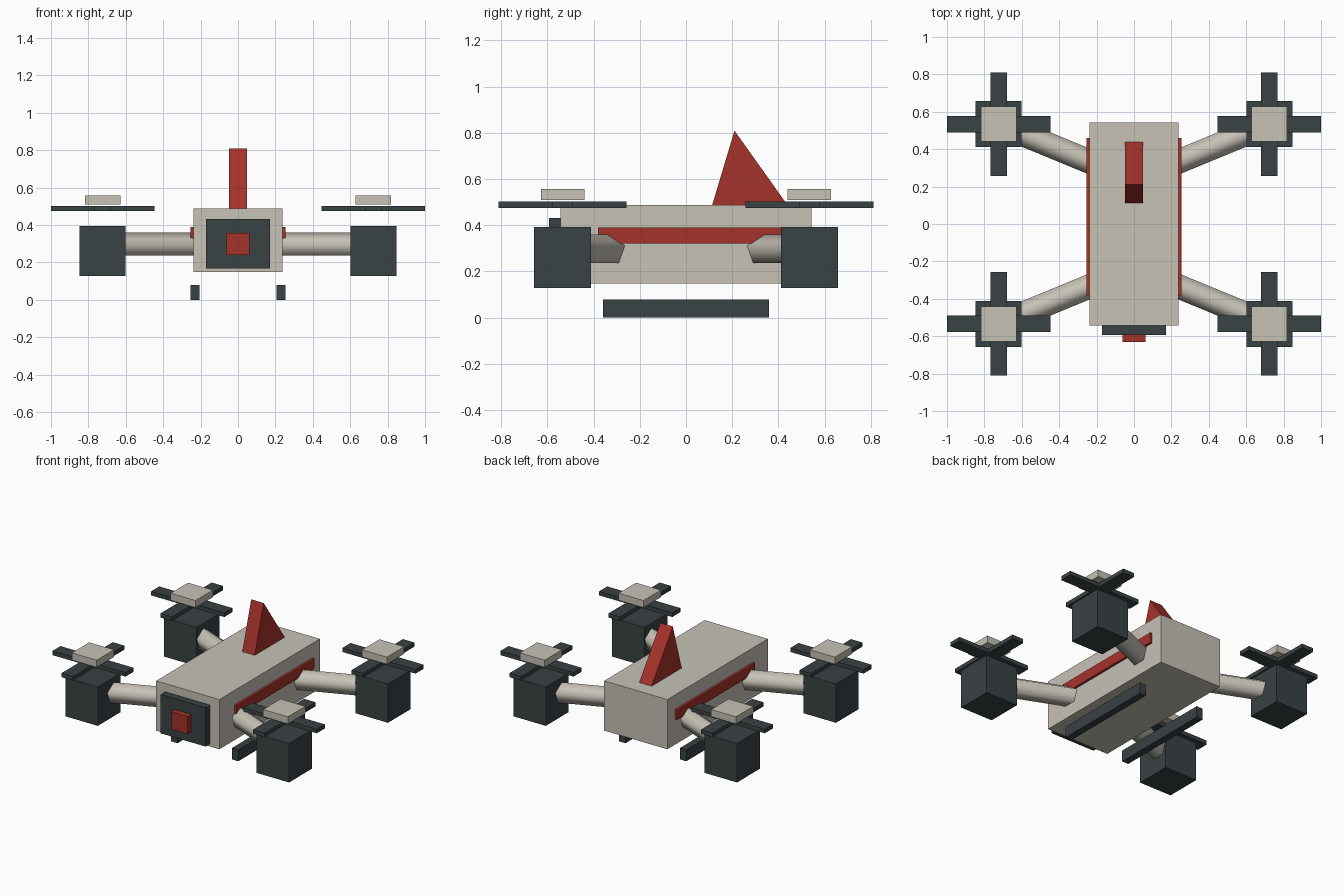
import bpy, bmesh, math
from mathutils import Vector, Matrix

if "Cube" in bpy.data.objects:
    bpy.data.objects.remove(bpy.data.objects["Cube"])


def material(name, rgb):
    m = bpy.data.materials.new(name)
    m.diffuse_color = (*rgb, 1)
    m.use_nodes = True
    m.node_tree.nodes["Principled BSDF"].inputs["Base Color"].default_value = m.diffuse_color
    return m


CREAM = material("cream", (0.57, 0.54, 0.47))
DARK = material("charcoal", (0.042, 0.054, 0.058))
RED = material("red", (0.38, 0.032, 0.024))


def finish(name, bm, mat):
    bmesh.ops.recalc_face_normals(bm, faces=bm.faces)
    me = bpy.data.meshes.new(name)
    bm.to_mesh(me)
    bm.free()
    me.materials.append(mat)
    ob = bpy.data.objects.new(name, me)
    bpy.context.collection.objects.link(ob)
    return ob


def add_box(bm, x, y, z):
    centre = Vector([(a + b) / 2 for a, b in (x, y, z)])
    size = [b - a for a, b in (x, y, z)]
    bmesh.ops.create_cube(bm, size=1, matrix=Matrix.Translation(centre) @ Matrix.Diagonal((*size, 1)))


def box(name, x, y, z, mat):
    bm = bmesh.new()
    add_box(bm, x, y, z)
    return finish(name, bm, mat)


def around(c, half):
    return (c - half, c + half)


# Fuselage, front panel and lens
box("body", (-0.239, 0.239), (-0.543, 0.543), (0.148, 0.488), CREAM)
box("front_panel", (-0.17, 0.17), (-0.593, -0.54), (0.167, 0.432), DARK)
box("lens", (-0.061, 0.061), (-0.632, -0.59), (0.238, 0.358), RED)

# Tail fin: triangular profile extruded across x
bm = bmesh.new()
profile = [(0.113, 0.486), (0.21, 0.809), (0.44, 0.486)]
face = bm.faces.new([bm.verts.new((-0.047, y, z)) for y, z in profile])
side = bmesh.ops.extrude_face_region(bm, geom=[face])["geom"]
bmesh.ops.translate(bm, vec=(0.094, 0, 0), verts=[v for v in side if isinstance(v, bmesh.types.BMVert)])
finish("tail_fin", bm, RED)

# Side stripes and landing skids
for sx, label in ((-1, "left"), (1, "right")):
    box(label + "_stripe", around(sx * 0.242, 0.013), (-0.381, 0.46), (0.32, 0.39), RED)
    box(label + "_skid", around(sx * 0.23, 0.024), (-0.359, 0.359), (0, 0.078), DARK)

MX, MY = 0.7235, 0.534
for sx, xl in ((-1, "left"), (1, "right")):
    for sy, yl in ((-1, "front"), (1, "back")):
        tag = f"{yl}_{xl}_"
        cx, cy = sx * MX, sy * MY
        # Motor pod and rotor cap
        box(tag + "motor", around(cx, 0.123), around(cy, 0.123), (0.127, 0.393), DARK)
        box(tag + "rotor_cap", around(cx, 0.094), around(cy, 0.094), (0.508, 0.557), CREAM)
        # Crossed rotor blades
        bm = bmesh.new()
        add_box(bm, around(cx, 0.2765), around(cy, 0.0435), (0.474, 0.502))
        add_box(bm, around(cx, 0.0435), around(cy, 0.2765), (0.474, 0.502))
        finish(tag + "rotor", bm, DARK)
        # Five-sided arm, ridge upward, running from body to motor
        a = Vector((sx * 0.19, sy * 0.314, 0.291))
        b = Vector((cx, cy, 0.291))
        d = (b - a).normalized()
        up = Vector((0, 0, 1))
        out = d.cross(up)
        bm = bmesh.new()
        rings = []
        for p in (a, b):
            rings.append([bm.verts.new(p + 0.068 * (up * math.cos(t) + out * math.sin(t)))
                          for t in (i * math.tau / 5 for i in range(5))])
        for i in range(5):
            j = (i + 1) % 5
            bm.faces.new((rings[0][i], rings[0][j], rings[1][j], rings[1][i])).smooth = True
        for ring in rings:
            cap = bm.faces.new(ring)
            for e in cap.edges:
                e.smooth = False
        finish(tag + "arm", bm, CREAM)
